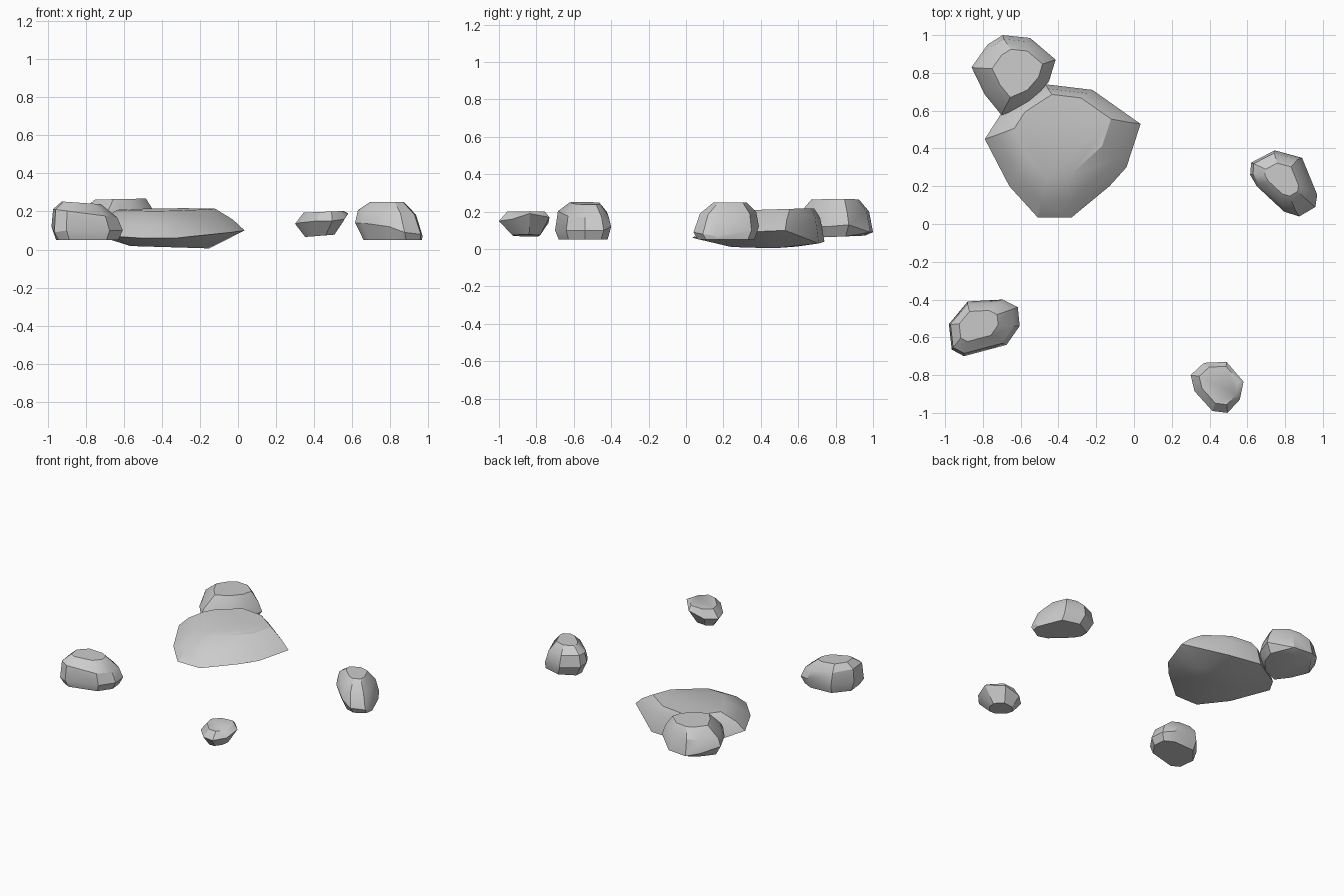
import bpy, bmesh, math

if "Cube" in bpy.data.objects:
    bpy.data.objects.remove(bpy.data.objects["Cube"])


def rock(name, rim, rings):
    """Convex stone: a widest outline plus scaled, shifted and tilted copies of it.
    Each ring is (scale, dx, dy, z, slope_x, slope_y)."""
    bm = bmesh.new()
    cx = (min(p[0] for p in rim) + max(p[0] for p in rim)) / 2
    cy = (min(p[1] for p in rim) + max(p[1] for p in rim)) / 2
    for p in rim:
        bm.verts.new(p)
    for s, dx, dy, z, gx, gy in rings:
        for x, y, _ in rim:
            u, v = (x - cx) * s, (y - cy) * s
            bm.verts.new((cx + u + dx, cy + v + dy, z + gx * u + gy * v))
    hull = bmesh.ops.convex_hull(bm, input=bm.verts[:])
    junk = [g for g in hull["geom_interior"] + hull["geom_unused"]
            if isinstance(g, bmesh.types.BMVert)]
    bmesh.ops.delete(bm, geom=list(set(junk)), context="VERTS")
    # merge nearly flat triangles into larger stone facets
    bmesh.ops.dissolve_limit(bm, angle_limit=math.radians(6),
                             verts=bm.verts[:], edges=bm.edges[:])
    bmesh.ops.recalc_face_normals(bm, faces=bm.faces[:])
    mesh = bpy.data.meshes.new(name)
    bm.to_mesh(mesh)
    bm.free()
    ob = bpy.data.objects.new(name, mesh)
    bpy.context.collection.objects.link(ob)
    bpy.ops.object.select_all(action="DESELECT")
    ob.select_set(True)
    bpy.context.view_layer.objects.active = ob
    bpy.ops.object.shade_smooth_by_angle(angle=math.radians(30))


# big flat slab with a pointed right end
rock("large_slab_rock",
     [(-.79, .45, .09), (-.70, .59, .06), (-.47, .74, .04), (-.22, .71, .03),
      (.035, .53, .10), (-.04, .30, .09), (-.13, .20, .08), (-.33, .035, .06),
      (-.51, .035, .06), (-.66, .20, .07)],
     [(.85, 0, .03, .15, 0, .06), (.62, 0, .08, .21, .01, .03),
      (.5, .02, .03, .012, -.03, 0)])

# stone leaning on the back of the slab
rock("back_rock",
     [(-.86, .83, .14), (-.775, .95, .11), (-.695, 1.0, .09), (-.55, .985, .09),
      (-.415, .87, .13), (-.45, .755, .12), (-.55, .64, .12), (-.70, .575, .14),
      (-.79, .685, .14)],
     [(.9, 0, 0, .19, 0, .06), (.6, .02, .01, .265, .02, 0),
      (.8, 0, 0, .065, 0, .04)])

# stone on the right
rock("right_rock",
     [(.615, .26, .14), (.62, .325, .13), (.745, .39, .12), (.89, .35, .10),
      (.97, .155, .07), (.96, .09, .08), (.875, .04, .09), (.795, .065, .12),
      (.65, .20, .14)],
     [(.86, -.01, .01, .195, -.08, 0), (.5, -.01, .02, .25, 0, 0),
      (.86, .02, 0, .05, 0, 0)])

# stone at the front left
rock("front_left_rock",
     [(-.98, -.53, .12), (-.965, -.665, .09), (-.90, -.70, .10), (-.675, -.64, .10),
      (-.605, -.54, .10), (-.615, -.44, .10), (-.695, -.40, .12), (-.88, -.41, .12)],
     [(.9, -.01, 0, .19, -.13, 0), (.55, -.03, .01, .245, -.07, 0),
      (.87, 0, 0, .05, 0, 0)])

# small stone at the front
rock("small_front_rock",
     [(.30, -.80, .135), (.37, -.735, .14), (.49, -.73, .17), (.58, -.835, .19),
      (.56, -.93, .16), (.495, -1.0, .15), (.415, -.99, .15), (.32, -.885, .14)],
     [(.75, .01, .01, .198, .04, 0), (.55, -.01, .01, .072, .08, 0)])
